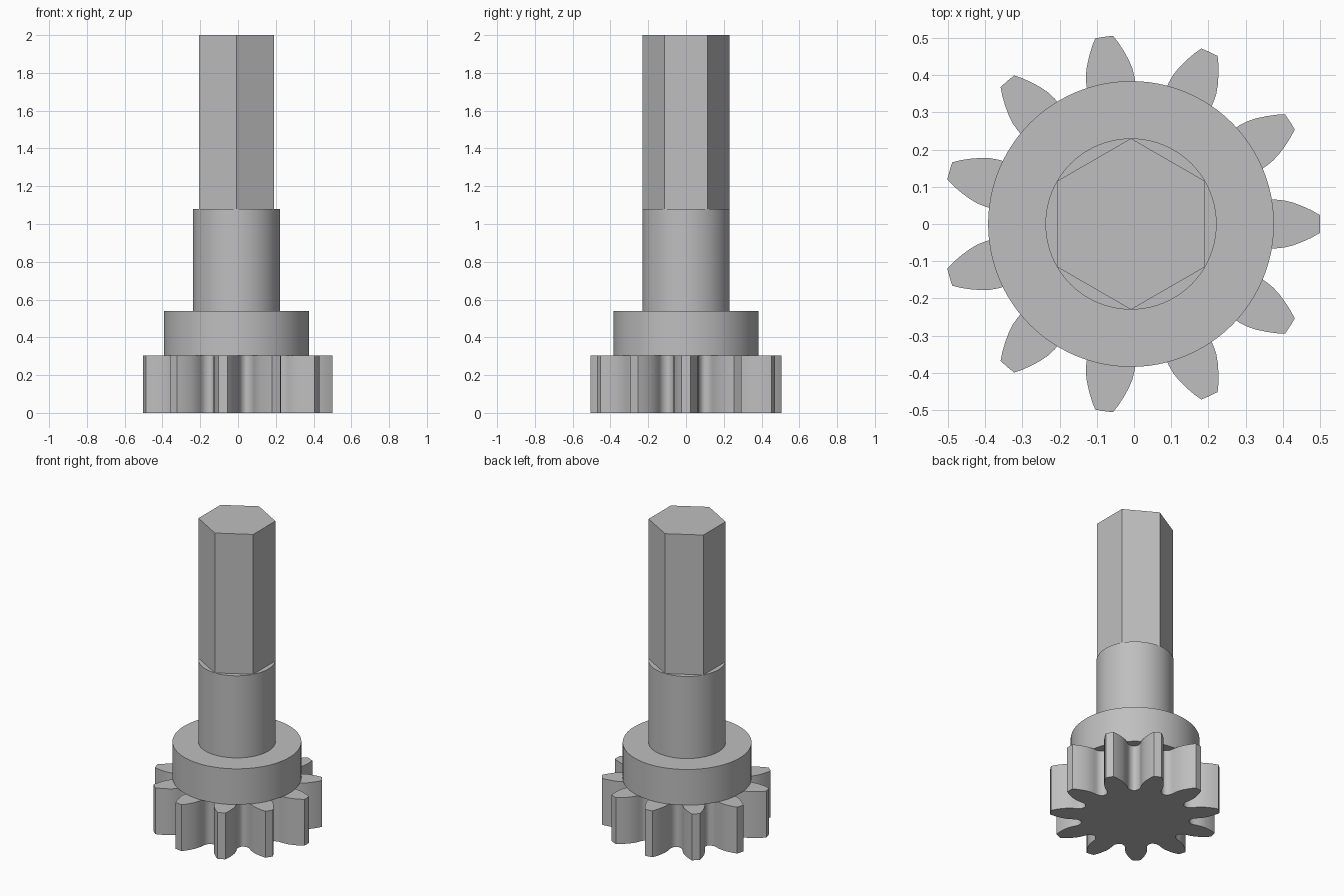
import bpy, bmesh, math

if "Cube" in bpy.data.objects:
    bpy.data.objects.remove(bpy.data.objects["Cube"])

CX = -0.008      # shaft axis offset: the odd tooth count makes the outline lopsided
TEETH = 11

steel = bpy.data.materials.new("grey steel")
steel.diffuse_color = (0.52, 0.52, 0.52, 1)
steel.use_nodes = True
steel.node_tree.nodes["Principled BSDF"].inputs["Base Color"].default_value = steel.diffuse_color


def prism(name, outline, z0, z1, smooth_angle=None):
    """Extrude a closed outline from z0 to z1 around the shaft axis."""
    bm = bmesh.new()
    base = bm.faces.new([bm.verts.new((x + CX, y, z0)) for x, y in outline])
    top = bmesh.ops.extrude_face_region(bm, geom=[base], use_keep_orig=True)["geom"]
    for v in top:
        if isinstance(v, bmesh.types.BMVert):
            v.co.z = z1
    bmesh.ops.recalc_face_normals(bm, faces=bm.faces)
    mesh = bpy.data.meshes.new(name)
    bm.to_mesh(mesh)
    bm.free()
    obj = bpy.data.objects.new(name, mesh)
    bpy.context.collection.objects.link(obj)
    mesh.materials.append(steel)
    if smooth_angle:
        bpy.ops.object.select_all(action='DESELECT')
        obj.select_set(True)
        bpy.context.view_layer.objects.active = obj
        bpy.ops.object.shade_smooth_by_angle(angle=math.radians(smooth_angle))
    return obj


def ring(radius, sides, start=0.0):
    return [(radius * math.cos(start + 2 * math.pi * i / sides),
             radius * math.sin(start + 2 * math.pi * i / sides)) for i in range(sides)]


# Half a tooth: (radius, half width), from the root fillet to the tip
flank = [(0.326, 0.083), (0.333, 0.074), (0.344, 0.067), (0.358, 0.0645),
         (0.375, 0.0655), (0.395, 0.0655), (0.418, 0.063), (0.440, 0.057),
         (0.465, 0.047), (0.488, 0.036), (0.508, 0.024)]
tooth = [(0.324, -math.pi / TEETH)]
tooth += [(r, -math.asin(w / r)) for r, w in flank]
tooth += [(0.508, 0.0)]
tooth += [(r, math.asin(w / r)) for r, w in reversed(flank)]

# Pinion gear
gear = []
for k in range(TEETH):
    turn = 2 * math.pi * k / TEETH
    gear += [(r * math.cos(a + turn), r * math.sin(a + turn)) for r, a in tooth]
prism("pinion_gear", gear, 0.0, 0.305, 30)

# Collar, round shaft and hexagonal drive end
prism("collar", ring(0.384, 96), 0.305, 0.54, 30)
prism("round_shaft", ring(0.23, 96), 0.54, 1.08, 30)
prism("hex_shaft", ring(0.23, 6, math.pi / 2), 1.08, 2.0)
